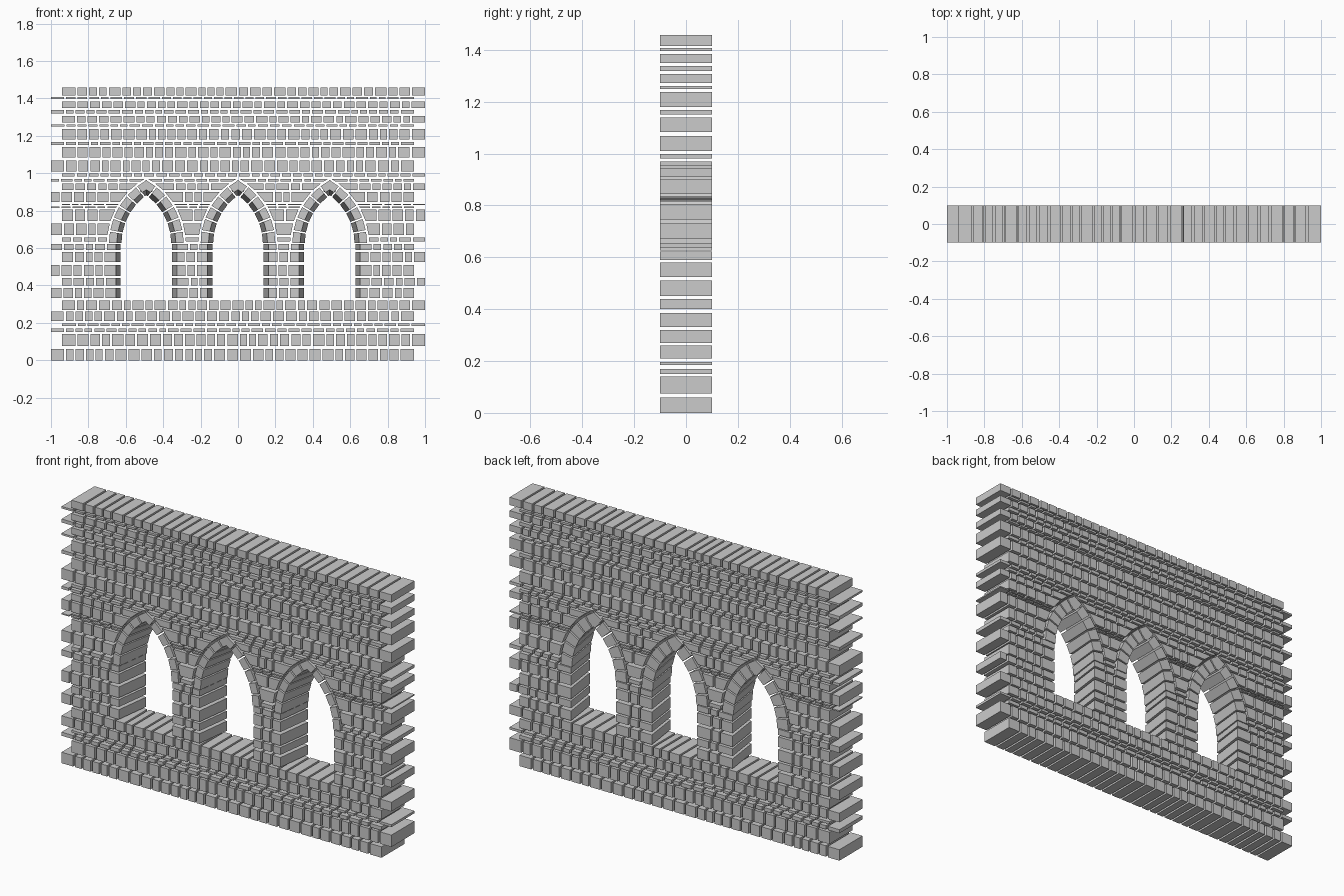
import bpy, bmesh, math, random

if "Cube" in bpy.data.objects:
    bpy.data.objects.remove(bpy.data.objects["Cube"])

random.seed(4)
D = 0.1                      # half wall depth
GAP = 0.011                  # mortar gap
WINDOWS = (-0.49, 0.0, 0.49)
SILL, SPRING = 0.325, 0.622
FRONT, BACK = 0.163, 0.137   # half width of opening, splayed towards the back
C, R = 0.189, 0.389          # pointed arch: arc centre offset and outer radius
THICK, SPLAY = 0.042, 0.025

# Courses: bottom and top height of every row of stones
ROWS = [(0, .06), (.075, .14), (.15, .17), (.184, .197), (.21, .26), (.27, .32),
        (.332, .385), (.40, .44), (.45, .51), (.525, .58), (.59, .622), (.635, .655),
        (.67, .73), (.745, .805), (.815, .822), (.829, .836), (.845, .90), (.91, .945),
        (.955, .97), (.982, .998), (1.01, 1.068), (1.083, 1.14), (1.15, 1.168),
        (1.18, 1.237), (1.25, 1.26), (1.272, 1.307), (1.319, 1.338),
        (1.349, 1.384), (1.396, 1.407), (1.415, 1.457)]


def block(bm, front, back):
    """Stone from a front and a back outline of four (x, z) points."""
    f = [bm.verts.new((x, -D, z)) for x, z in front]
    b = [bm.verts.new((x, D, z)) for x, z in back]
    bm.faces.new(f)
    bm.faces.new(b[::-1])
    for i in range(4):
        j = (i + 1) % 4
        bm.faces.new((f[j], f[i], b[i], b[j]))


def finish(bm, name):
    bmesh.ops.recalc_face_normals(bm, faces=bm.faces)
    me = bpy.data.meshes.new(name)
    bm.to_mesh(me)
    bm.free()
    ob = bpy.data.objects.new(name, me)
    bpy.context.collection.objects.link(ob)


def arch_edge(z):
    """Half width of the space taken by an arch ring at height z."""
    r, h = R + GAP, z - SPRING
    return max(0.006, math.sqrt(max(r * r - h * h, 0)) - C)


def fill(bm, z0, z1, left, right):
    """Fill one span with stones; each end is (x low, x high, x back shift)."""
    a, b = max(left[:2]), min(right[:2])
    if b - a < 0.012:
        if max(right[0] - left[0], right[1] - left[1]) < 0.02:
            return
        cuts = []
    else:
        n = max(1, round((b - a + GAP) / 0.061))
        w = [random.uniform(0.8, 1.25) for _ in range(n)]
        if n > 8:
            w[0] = w[-1] = 1.3
        cuts, x = [], a
        for v in w[:-1]:
            x += (b - a) * v / sum(w)
            cuts.append(x)
    ends = [left] + [(c, c, 0) for c in cuts] + [right]
    for i in range(len(ends) - 1):
        l, r = ends[i], ends[i + 1]
        gl = GAP / 2 if i else 0
        gr = GAP / 2 if i < len(ends) - 2 else 0
        xs = [l[0] + gl, r[0] - gr, r[1] - gr, l[1] + gl]
        if xs[0] >= xs[1]:
            xs[0] = xs[1] = (xs[0] + xs[1]) / 2
        if xs[2] <= xs[3]:
            xs[2] = xs[3] = (xs[2] + xs[3]) / 2
        zs = (z0, z0, z1, z1)
        sh = (l[2], r[2], r[2], l[2])
        block(bm, list(zip(xs, zs)), [(x + s, z) for x, s, z in zip(xs, sh, zs)])


# Stone courses, staggered at both ends, trimmed around the windows
bm = bmesh.new()
apex = SPRING + math.sqrt((R + GAP) ** 2 - C * C)
for i, (z0, z1) in enumerate(ROWS):
    start, end = (-1, 0.94) if i % 2 == 0 else (-0.94, 1)
    left = (start, start, 0)
    if SILL < z0 < apex:
        for cx in WINDOWS:
            if z0 < SPRING - 0.01:
                e0 = e1 = FRONT
                s = FRONT - BACK
            else:
                e0, e1, s = arch_edge(z0), arch_edge(z1), 0
            fill(bm, z0, z1, left, (cx - e0, cx - e1, s))
            left = (cx + e0, cx + e1, -s)
    fill(bm, z0, z1, left, (end, end, 0))
finish(bm, "stone_courses")

# Pointed arch rings of wedge stones, mirrored about each window axis
STONES = 6
total = math.acos(C / R) + 0.02
for k, cx in enumerate(WINDOWS):
    bm = bmesh.new()
    for side in (-1, 1):
        for i in range(STONES):
            a0 = total * i / STONES + 0.012
            a1 = total * (i + 1) / STONES - 0.012

            def pt(r, a):
                return (cx + side * (r * math.cos(a) - C), SPRING + r * math.sin(a))
            ri = R - THICK
            block(bm, [pt(ri, a0), pt(R, a0), pt(R, a1), pt(ri, a1)],
                  [pt(ri - SPLAY, a0), pt(R, a0), pt(R, a1), pt(ri - SPLAY, a1)])
    finish(bm, "window_arch_%d" % (k + 1))
